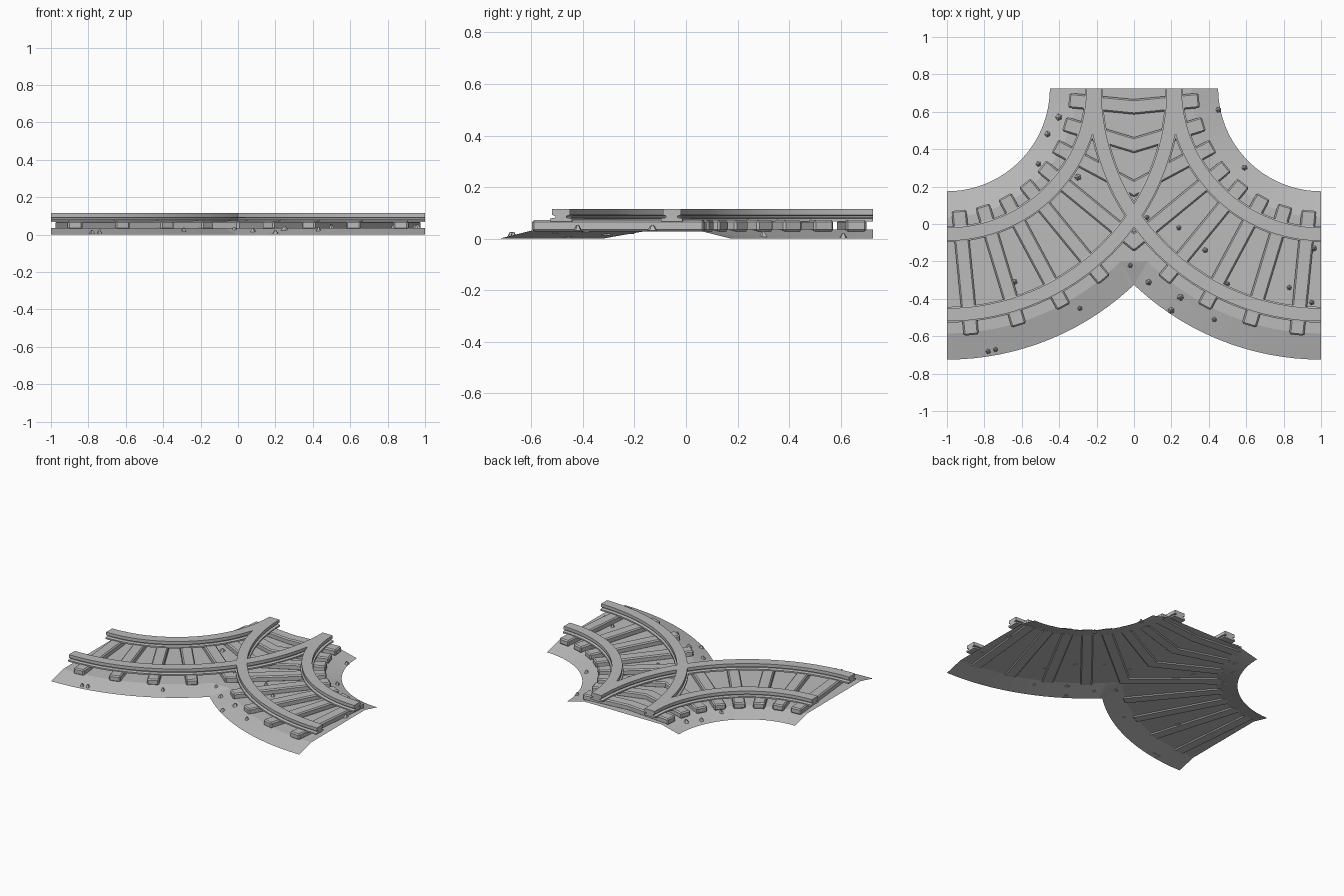
import bpy
import bmesh
import math
import random
from mathutils import Matrix, Vector

if "Cube" in bpy.data.objects:
    bpy.data.objects.remove(bpy.data.objects["Cube"])
random.seed(4)

GREY = (0.5, 0.5, 0.5, 1)
grey = bpy.data.materials.new("stone grey")
grey.use_nodes = True
grey.diffuse_color = GREY
grey.node_tree.nodes["Principled BSDF"].inputs["Base Color"].default_value = GREY

CX, CY = 1.0, 0.725          # centre of the right-hand curve
R_IN, R_OUT = 0.55, 1.45     # edges of the ground
BED = 0.035                  # height of the raised bed
SLOPE = 0.14                 # width of the sloping verge
STEPS = 32


def polar(r, a, z):
    """Point on the right-hand curve; a runs from its right end to the back end."""
    return Vector((CX - r * math.sin(a), CY - r * math.cos(a), z))


def ground_height(x, y):
    r = math.hypot(abs(x) - CX, y - CY)
    return BED * max(0, min(1, (r - R_IN) / SLOPE, (R_OUT - r) / SLOPE))


def finish(name, bm, mirror=True, smooth=True):
    mesh = bpy.data.meshes.new(name)
    bm.to_mesh(mesh)
    bm.free()
    mesh.materials.append(grey)
    obj = bpy.data.objects.new(name, mesh)
    bpy.context.collection.objects.link(obj)
    if mirror:
        obj.modifiers.new("Mirror", 'MIRROR').use_clip = True
    if smooth:
        bpy.ops.object.select_all(action='DESELECT')
        obj.select_set(True)
        bpy.context.view_layer.objects.active = obj
        bpy.ops.object.shade_smooth_by_angle(angle=math.radians(10))
    return obj


def sweep(bm, profile, closed):
    """Sweep a (radius, height) profile round the quarter turn."""
    rows = [[bm.verts.new(polar(r, i / STEPS * math.pi / 2, z)) for r, z in profile]
            for i in range(STEPS + 1)]
    n = len(profile)
    for a, b in zip(rows, rows[1:]):
        for j in range(n if closed else n - 1):
            k = (j + 1) % n
            bm.faces.new((a[j], a[k], b[k], b[j]))
    if closed:
        bm.faces.new(rows[0])
        bm.faces.new(rows[-1])
    bmesh.ops.recalc_face_normals(bm, faces=bm.faces)


def cut_at_middle(bm):
    bmesh.ops.bisect_plane(bm, geom=bm.verts[:] + bm.edges[:] + bm.faces[:],
                           plane_co=(0, 0, 0), plane_no=(1, 0, 0), clear_inner=True)


# Ground: open sheet with sloping verges, half built and mirrored
bm = bmesh.new()
sweep(bm, [(R_IN, 0), (R_IN + SLOPE, BED), (R_OUT - SLOPE, BED), (R_OUT, 0)], False)
cut_at_middle(bm)
bm.normal_update()
if sum(f.normal.z for f in bm.faces) < 0:
    bmesh.ops.reverse_faces(bm, faces=bm.faces)
finish("ground", bm)

# Small wedge of ground filling the fork between the two verges
bm = bmesh.new()
tip, left, back, right = [bm.verts.new(p) for p in (
    (0, -0.325, 0), (-0.08, -0.2, BED), (0, -0.1, BED), (0.08, -0.2, BED))]
bm.faces.new((tip, right, left))
bm.faces.new((right, back, left))
finish("fork_wedge", bm, mirror=False, smooth=False)

# Rails: I-shaped section swept round each curve
half_section = [(0.042, 0.067), (0.042, 0.078), (0.022, 0.082),
                (0.022, 0.088), (0.035, 0.092), (0.035, 0.115)]
section = half_section + [(-w, z) for w, z in reversed(half_section)]
for name, radius in (("inner_rails", 0.78), ("outer_rails", 1.21)):
    bm = bmesh.new()
    sweep(bm, [(radius + w, z) for w, z in section], True)
    obj = finish(name, bm)
    obj.modifiers["Mirror"].use_clip = False
    obj.modifiers["Mirror"].use_mirror_merge = False

# Sleepers: radial bevelled beams, meeting their mirror images in the middle
bm = bmesh.new()
COUNT = 8
for i in range(COUNT):
    a = (i + 0.5) / COUNT * math.pi / 2
    place = Matrix.Translation(polar(0.99, a, 0.05)) @ Matrix.Rotation(-a, 4, 'Z')
    size = Matrix.Diagonal((0.08, 0.67, 0.044, 1))
    bmesh.ops.create_cube(bm, size=1, matrix=place @ size)
bmesh.ops.bevel(bm, geom=bm.edges[:], offset=0.008, segments=1, affect='EDGES')
cut_at_middle(bm)
finish("sleepers", bm, smooth=False)

# Pebbles scattered over the ground
spots = [(.07, .035), (.24, -.02), (.38, -.14), (.96, -.13), (.83, -.34), (.95, -.42),
         (.5, -.32), (.25, -.39), (.2, -.46), (.43, -.51), (.08, -.31), (-.02, -.22),
         (-.29, -.45), (-.64, -.31), (-.78, -.68), (-.74, -.67), (-.3, .25),
         (-.51, .32), (-.46, .48), (-.4, .57), (.45, .61), (.59, .3)]
bm = bmesh.new()
for x, y in spots:
    place = (Matrix.Translation((x, y, ground_height(x, y) + 0.008))
             @ Matrix.Rotation(random.uniform(0, math.pi), 4, 'Z'))
    bmesh.ops.create_cone(bm, cap_ends=True, segments=5, depth=0.022,
                          radius1=random.uniform(0.014, 0.022), radius2=0.004,
                          matrix=place)
# Keep everything above the floor
for v in bm.verts:
    v.co.z = max(v.co.z, 0)
finish("pebbles", bm, mirror=False, smooth=False)
